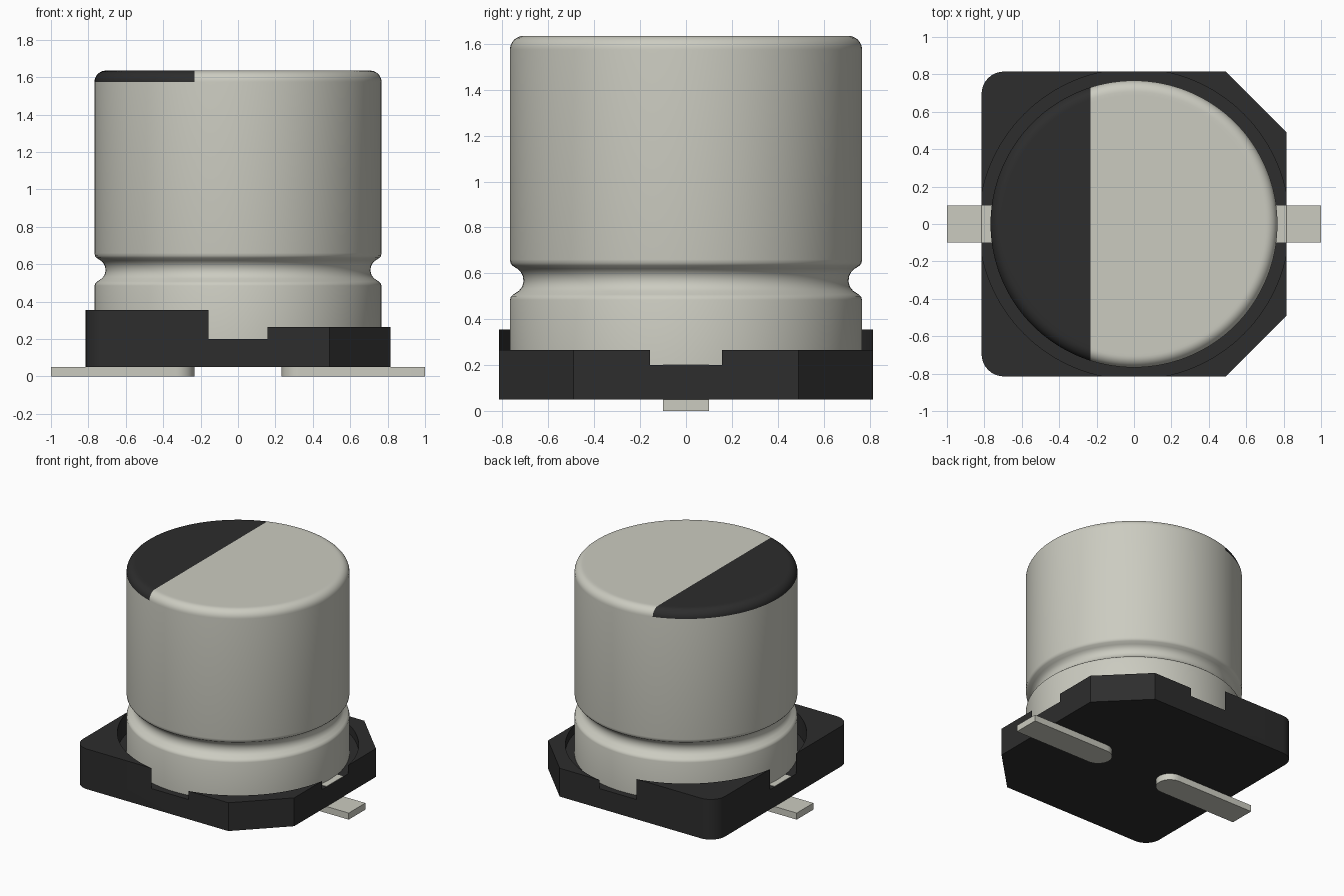
import bpy, bmesh, math

cube = bpy.data.objects.get("Cube")
if cube:
    bpy.data.objects.remove(cube, do_unlink=True)


def material(name, color):
    m = bpy.data.materials.new(name)
    m.use_nodes = True
    m.diffuse_color = (*color, 1)
    bsdf = m.node_tree.nodes["Principled BSDF"]
    bsdf.inputs["Base Color"].default_value = (*color, 1)
    bsdf.inputs["Roughness"].default_value = 0.6
    return m


SILVER = material("silver", (0.60, 0.60, 0.53))
BLACK = material("black_plastic", (0.026, 0.026, 0.026))


def finish(name, bm, *mats):
    bmesh.ops.recalc_face_normals(bm, faces=bm.faces[:])
    me = bpy.data.meshes.new(name)
    bm.to_mesh(me)
    bm.free()
    for m in mats:
        me.materials.append(m)
    ob = bpy.data.objects.new(name, me)
    bpy.context.collection.objects.link(ob)
    return ob


def prism(name, outline, z0, z1, mat):
    """Extrude a flat outline from z0 up to z1."""
    bm = bmesh.new()
    face = bm.faces.new([bm.verts.new((x, y, z0)) for x, y in outline])
    ext = bmesh.ops.extrude_face_region(bm, geom=[face])
    top = [v for v in ext["geom"] if isinstance(v, bmesh.types.BMVert)]
    bmesh.ops.translate(bm, verts=top, vec=(0, 0, z1 - z0))
    return finish(name, bm, mat)


def arc(cx, cy, r, a0, a1, n):
    return [(cx + r * math.cos(math.radians(a0 + (a1 - a0) * i / n)),
             cy + r * math.sin(math.radians(a0 + (a1 - a0) * i / n)))
            for i in range(n + 1)]


def smooth(ob, degrees):
    bpy.ops.object.select_all(action='DESELECT')
    ob.select_set(True)
    bpy.context.view_layer.objects.active = ob
    bpy.ops.object.shade_smooth_by_angle(angle=math.radians(degrees))


def cut(ob, cutter):
    mod = ob.modifiers.new("cut", 'BOOLEAN')
    mod.operation = 'DIFFERENCE'
    mod.solver = 'EXACT'
    mod.object = cutter
    bpy.context.view_layer.objects.active = ob
    bpy.ops.object.modifier_apply(modifier=mod.name)
    bpy.data.objects.remove(cutter, do_unlink=True)


# Base: two chamfered corners at +x, two rounded corners at -x
H, C, R = 0.815, 0.49, 0.12
outline = [(C, -H), (H, -C), (H, C), (C, H)]
outline += arc(-H + R, H - R, R, 90, 180, 8) + arc(-H + R, -H + R, R, 180, 270, 8)
base = prism("base", outline, 0.05, 0.355, BLACK)
# Lower the chamfered half, then sink the round seat, which breaks through each side
cut(base, prism("step_cutter", [(0, -1), (1, -1), (1, 1), (0, 1)], 0.265, 0.6, BLACK))
cut(base, prism("seat_cutter", arc(0, 0, 0.83, 0, 360, 128)[:-1], 0.2, 0.7, BLACK))
smooth(base, 25)

# Can: lathed profile with a crimp groove and rounded top edge
RC, ZT, F = 0.767, 1.635, 0.06
profile = [(RC, 0.2), (RC, 0.485), (0.763, 0.498), (0.752, 0.508), (0.728, 0.524),
           (0.714, 0.542), (0.708, 0.565), (0.711, 0.588), (0.720, 0.606),
           (0.735, 0.620), (0.757, 0.634), (0.765, 0.645), (RC, 0.66)]
profile += arc(RC - F, ZT - F, F, 0, 90, 8) + [(0.69, ZT)]
N = 128
bm = bmesh.new()
rings = [[bm.verts.new((r * math.cos(math.tau * i / N), r * math.sin(math.tau * i / N), z))
          for i in range(N)] for r, z in profile]
for a, b in zip(rings, rings[1:]):
    for i in range(N):
        j = (i + 1) % N
        bm.faces.new((a[i], a[j], b[j], b[i]))
bm.faces.new(rings[0][::-1])
bm.faces.new(rings[-1])

# Black polarity mark: split the rounded top along a straight line
MARK_X = -0.232
crown = [f for f in bm.faces if f.calc_center_median().z > ZT - F]
geom = set(crown)
for f in crown:
    geom.update(f.edges)
    geom.update(f.verts)
bmesh.ops.bisect_plane(bm, geom=list(geom), dist=1e-5,
                       plane_co=(MARK_X, 0, 0), plane_no=(1, 0, 0))
for f in bm.faces:
    c = f.calc_center_median()
    f.material_index = int(c.z > ZT - F and c.x < MARK_X)
can = finish("can", bm, SILVER, BLACK)
smooth(can, 40)

# Leads: flat strips with a rounded inner end, plus the tab showing in each side notch
for side, s in (("left", 1), ("right", -1)):
    pts = [(1, -0.1), (1, 0.1)] + arc(0.333, 0, 0.1, 90, 270, 16)
    lead = prism(side + "_lead", [(s * x, y) for x, y in pts], 0, 0.05, SILVER)
    smooth(lead, 30)
    tab = [(0.75, -0.1), (0.814, -0.1), (0.814, 0.1), (0.75, 0.1)]
    prism(side + "_lead_tab", [(s * x, y) for x, y in tab], 0.198, 0.203, SILVER)
